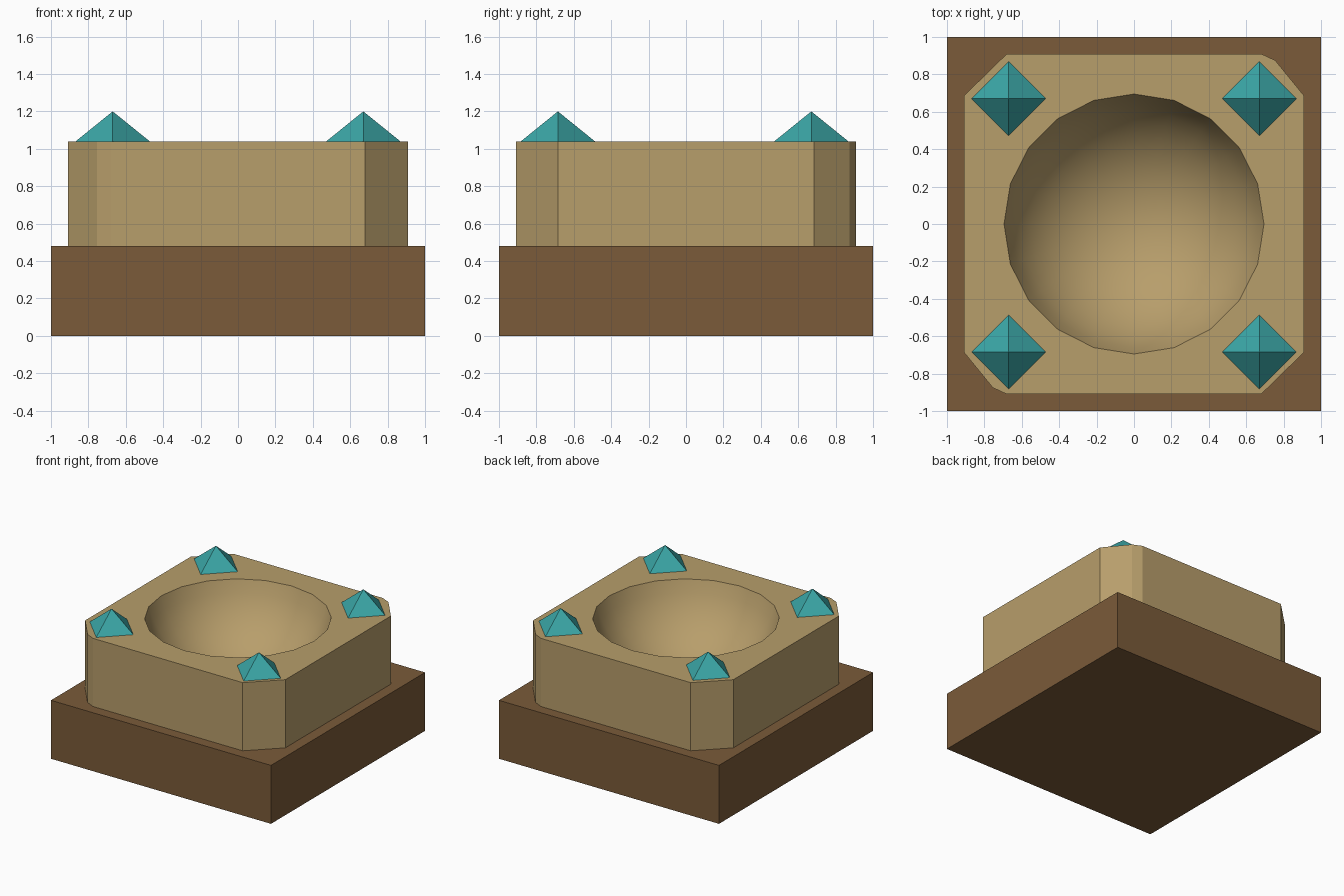
import bpy, bmesh, math

if "Cube" in bpy.data.objects:
    bpy.data.objects.remove(bpy.data.objects["Cube"])


def material(name, rgb):
    m = bpy.data.materials.new(name)
    m.diffuse_color = (*rgb, 1)
    m.use_nodes = True
    m.node_tree.nodes["Principled BSDF"].inputs["Base Color"].default_value = m.diffuse_color
    return m


def finish(bm, name, mat):
    bmesh.ops.recalc_face_normals(bm, faces=bm.faces)
    me = bpy.data.meshes.new(name)
    bm.to_mesh(me)
    bm.free()
    me.materials.append(mat)
    ob = bpy.data.objects.new(name, me)
    bpy.context.collection.objects.link(ob)
    return ob


brown = material("brown", (0.196, 0.104, 0.041))
tan = material("tan", (0.477, 0.342, 0.147))
teal = material("teal", (0.043, 0.38, 0.38))

BASE_TOP, TOP = 0.48, 1.04

# Square base slab
bm = bmesh.new()
bmesh.ops.create_cube(bm, size=1)
for v in bm.verts:
    v.co = (v.co.x * 2, v.co.y * 2, (v.co.z + 0.5) * BASE_TOP)
finish(bm, "base", brown)

# Basin block: cut-corner prism, two opposite corners have an extra point
half = [(0.91, -0.685), (0.91, 0.685), (0.755, 0.875), (0.68, 0.91), (-0.68, 0.91)]
outline = half + [(-x, -y) for x, y in half]
bm = bmesh.new()
low = [bm.verts.new((x, y, BASE_TOP)) for x, y in outline]
high = [bm.verts.new((x, y, TOP)) for x, y in outline]
n = len(outline)
bm.faces.new(low[::-1])
for i in range(n):
    j = (i + 1) % n
    bm.faces.new((low[i], low[j], high[j], high[i]))

# Round bowl: rings of a sphere cap, from the rim down to the pole
SEG, RINGS, RIM, DEPTH = 20, 9, 0.695, 0.53
radius = (RIM ** 2 + DEPTH ** 2) / (2 * DEPTH)
edge_angle = math.acos((radius - DEPTH) / radius)
rings = []
for k in range(RINGS):
    a = edge_angle * (1 - k / RINGS)
    z = TOP - DEPTH + radius * (1 - math.cos(a))
    r = radius * math.sin(a)
    rings.append([bm.verts.new((r * math.cos(2 * math.pi * s / SEG),
                                r * math.sin(2 * math.pi * s / SEG), z))
                  for s in range(SEG)])
pole = bm.verts.new((0, 0, TOP - DEPTH))
for s in range(SEG):
    t = (s + 1) % SEG
    for a, b in zip(rings, rings[1:]):
        bm.faces.new((a[s], a[t], b[t], b[s])).smooth = True
    bm.faces.new((rings[-1][s], rings[-1][t], pole)).smooth = True

# Flat top between outline and rim, with a sharp rim
border = [bm.edges.get((high[i], high[(i + 1) % n])) for i in range(n)]
rim = [bm.edges.get((rings[0][s], rings[0][(s + 1) % SEG])) for s in range(SEG)]
bmesh.ops.triangle_fill(bm, use_beauty=True, edges=border + rim, normal=(0, 0, 1))
for e in border + rim:
    e.smooth = False
finish(bm, "basin", tan)

# Four-sided corner studs
for side, sx in (("left", -1), ("right", 1)):
    for end, y in (("front", -0.685), ("back", 0.67)):
        bm = bmesh.new()
        ring = [bm.verts.new((sx * 0.67 + dx, y + dy, TOP))
                for dx, dy in ((0.198, 0), (0, 0.198), (-0.198, 0), (0, -0.198))]
        tip = bm.verts.new((sx * 0.67, y, 1.2))
        bm.faces.new(ring[::-1])
        for i in range(4):
            bm.faces.new((ring[i], ring[(i + 1) % 4], tip))
        finish(bm, f"stud_{end}_{side}", teal)
